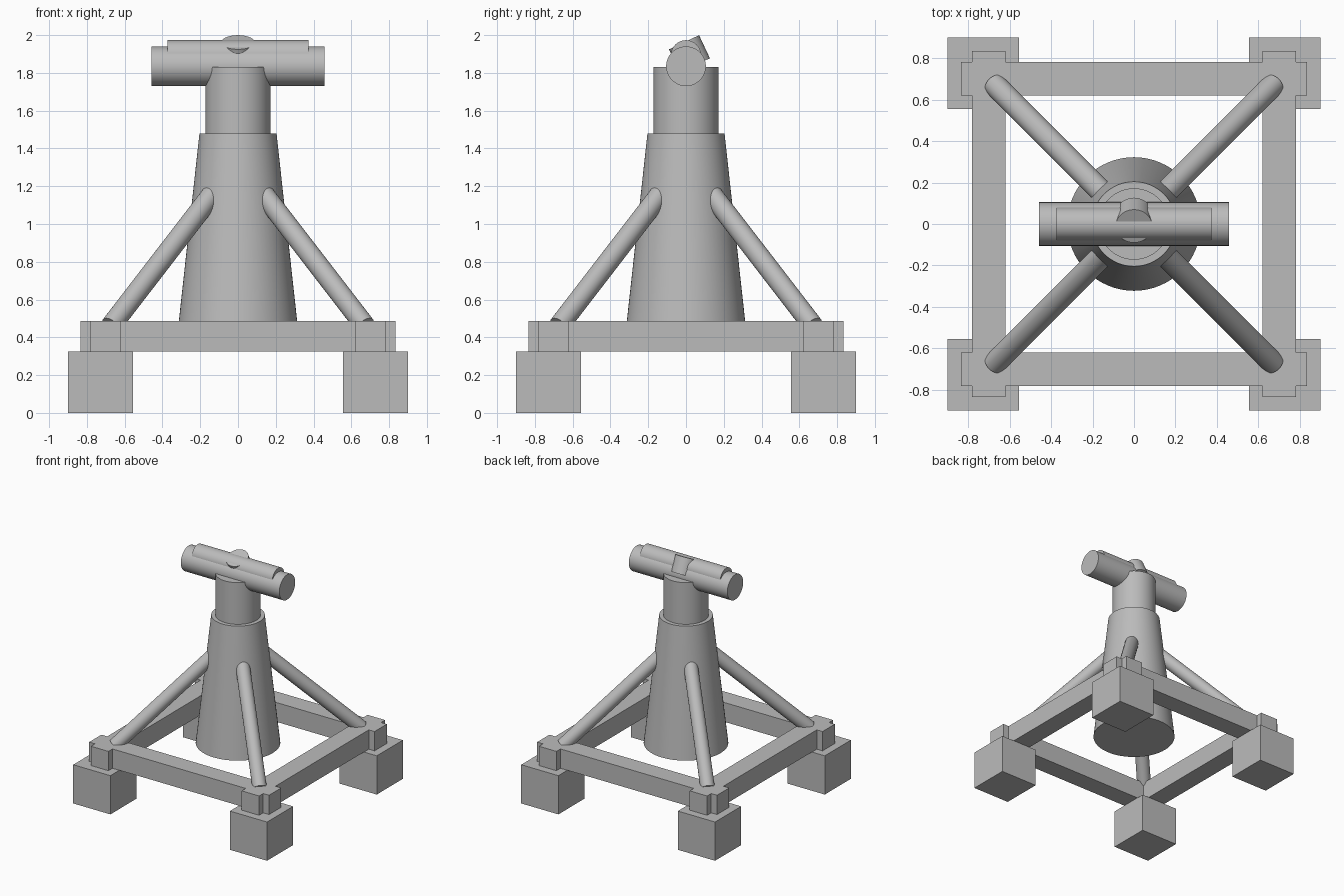
import bpy
import math
from mathutils import Vector

if "Cube" in bpy.data.objects:
    bpy.data.objects.remove(bpy.data.objects["Cube"])

grey = bpy.data.materials.new("plain grey")
grey.diffuse_color = (0.5, 0.5, 0.5, 1)
grey.use_nodes = True
grey.node_tree.nodes["Principled BSDF"].inputs["Base Color"].default_value = grey.diffuse_color


def finish(name, smooth):
    ob = bpy.context.object
    ob.name = name
    ob.data.materials.append(grey)
    if smooth:
        bpy.ops.object.shade_smooth_by_angle(angle=math.radians(35))
    return ob


def box(name, center, size):
    bpy.ops.mesh.primitive_cube_add(size=1, location=center)
    bpy.context.object.scale = size
    bpy.ops.object.transform_apply(location=False, rotation=False, scale=True)
    return finish(name, False)


def rod(name, start, end, r1, r2=None, sides=64):
    """Capped cylinder or cone running from start to end."""
    a, b = Vector(start), Vector(end)
    bpy.ops.mesh.primitive_cone_add(
        vertices=sides, radius1=r1, radius2=r1 if r2 is None else r2,
        depth=(b - a).length, location=(a + b) / 2,
        rotation=(b - a).to_track_quat('Z', 'Y').to_euler())
    return finish(name, True)


# Square frame of four crossing beams
for s in (-1, 1):
    box("frame_beam_x", (0, 0.7 * s, 0.406), (1.67, 0.162, 0.162))
    box("frame_beam_y", (0.7 * s, 0, 0.406), (0.162, 1.67, 0.162))

# Corner feet and diagonal braces
for sx in (-1, 1):
    for sy in (-1, 1):
        box("foot", (0.7275 * sx, 0.7275 * sy, 0.1625), (0.345, 0.345, 0.325))
        rod("brace", (0.672 * sx, 0.672 * sy, 0.461),
            (0.14 * sx, 0.14 * sy, 1.152), 0.055, sides=32)

# Tapered tower and neck
rod("tower", (0, 0, 0.406), (0, 0, 1.48), 0.322, 0.204)
rod("neck", (0, 0, 1.40), (0, 0, 1.83), 0.172)

# Horizontal head: main tube, raised upper tube, tilted cap
rod("head_tube", (-0.457, 0, 1.835), (0.457, 0, 1.835), 0.105)
rod("upper_tube", (-0.374, 0, 1.893), (0.374, 0, 1.893), 0.08)
rod("tilted_cap", (0, 0.047, 1.84), (0, -0.0105, 1.962), 0.088)
